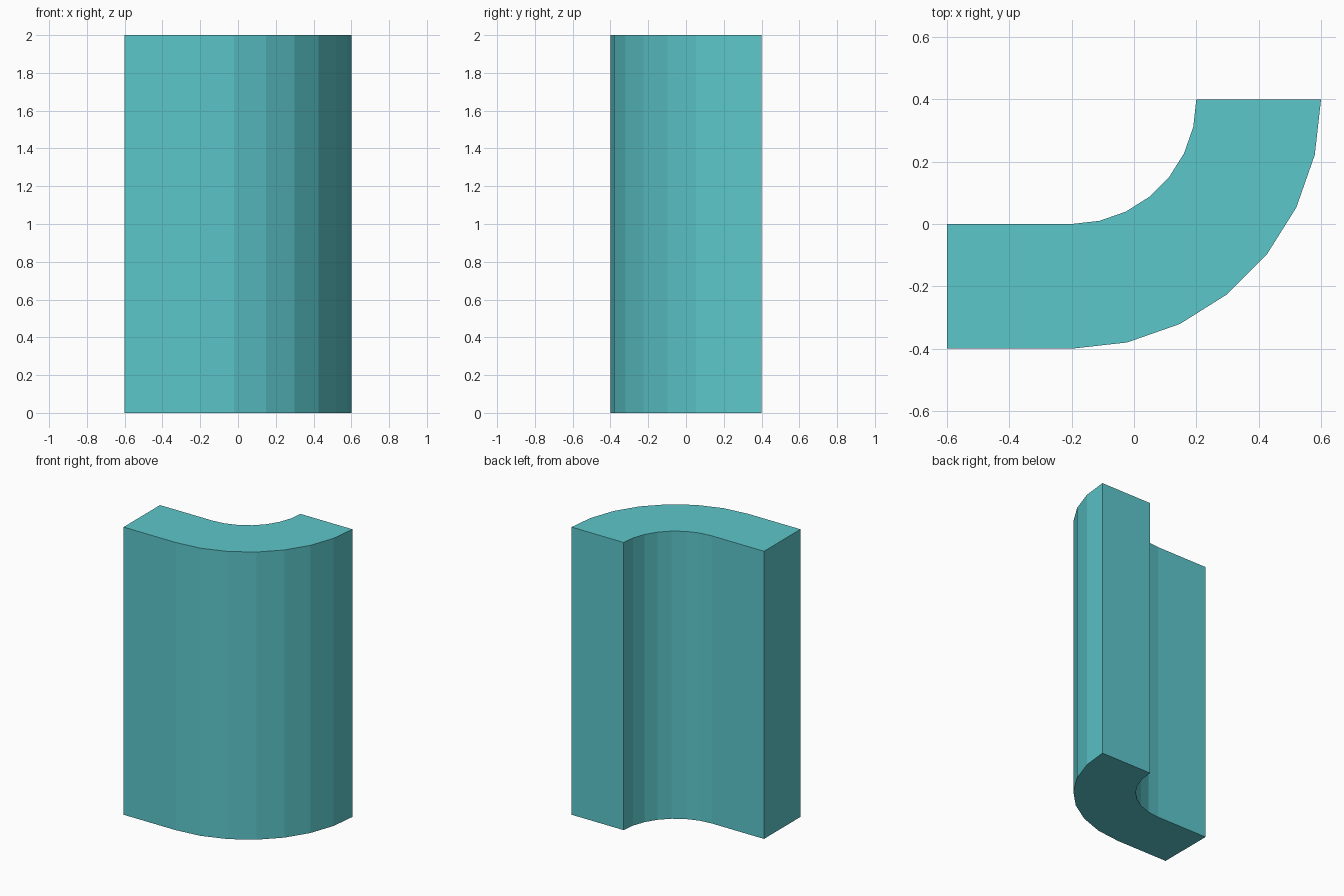
import bpy, bmesh
from math import sin, cos, radians

if "Cube" in bpy.data.objects:
    bpy.data.objects.remove(bpy.data.objects["Cube"])

HEIGHT, SEGMENTS = 2.0, 7
CENTRE = (-0.2, 0.4)          # centre of the bend
INNER, OUTER = 0.4, 0.8       # bend radii


def arc(radius):
    """Quarter arc from straight down to straight right of the centre."""
    angles = [radians(-90 + 90 * i / SEGMENTS) for i in range(SEGMENTS + 1)]
    return [(CENTRE[0] + radius * cos(a), CENTRE[1] + radius * sin(a)) for a in angles]


# Wall footprint: straight end followed by the bend
outer = [(-0.6, -0.4)] + arc(OUTER)
inner = [(-0.6, 0.0)] + arc(INNER)

bm = bmesh.new()
outer_v = [bm.verts.new((x, y, 0)) for x, y in outer]
inner_v = [bm.verts.new((x, y, 0)) for x, y in inner]
base = [bm.faces.new((outer_v[i], outer_v[i + 1], inner_v[i + 1], inner_v[i]))
        for i in range(len(outer) - 1)]

# Raise the footprint to full height, keeping the bottom closed
raised = bmesh.ops.extrude_face_region(bm, geom=base, use_keep_orig=True)
top = [g for g in raised["geom"] if isinstance(g, bmesh.types.BMVert)]
bmesh.ops.translate(bm, verts=top, vec=(0, 0, HEIGHT))
bmesh.ops.recalc_face_normals(bm, faces=bm.faces)

mesh = bpy.data.meshes.new("curved_wall")
bm.to_mesh(mesh)
bm.free()
wall = bpy.data.objects.new("curved_wall", mesh)
bpy.context.collection.objects.link(wall)

# Teal finish
teal = bpy.data.materials.new("teal")
teal.diffuse_color = (0.107, 0.571, 0.597, 1)
teal.use_nodes = True
teal.node_tree.nodes["Principled BSDF"].inputs["Base Color"].default_value = teal.diffuse_color
mesh.materials.append(teal)
